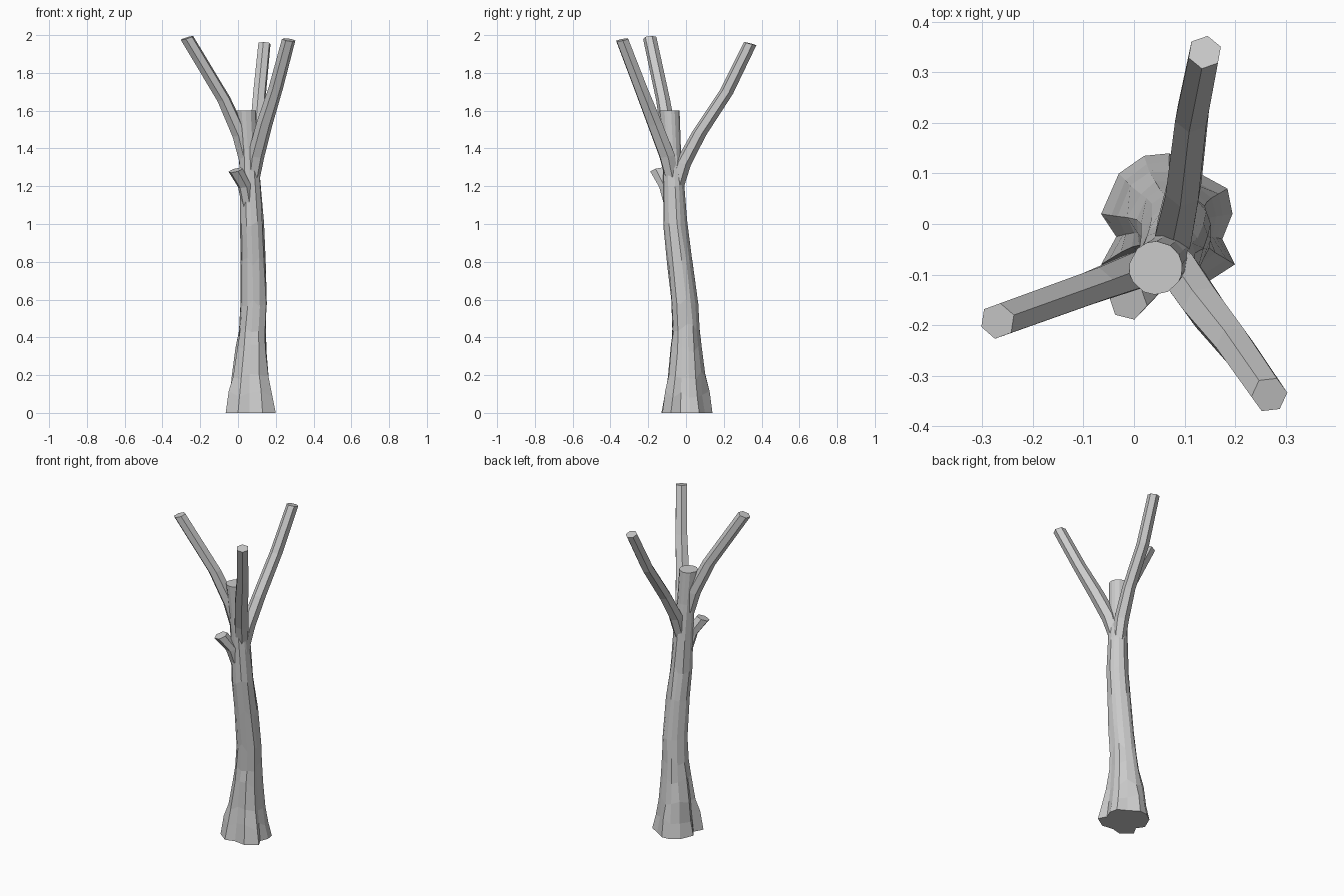
import bpy, bmesh, math, random
from mathutils import Vector

random.seed(4)


def loft(name, rings):
    """Skin a list of equal-length point rings, cap both ends, flat faces."""
    bm = bmesh.new()
    loops = [[bm.verts.new(p) for p in ring] for ring in rings]
    n = len(loops[0])
    for a, b in zip(loops, loops[1:]):
        for i in range(n):
            j = (i + 1) % n
            bm.faces.new((a[i], a[j], b[j], b[i]))
    bm.faces.new(loops[0][::-1])
    bm.faces.new(loops[-1])
    bmesh.ops.recalc_face_normals(bm, faces=bm.faces)
    mesh = bpy.data.meshes.new(name)
    bm.to_mesh(mesh)
    bm.free()
    obj = bpy.data.objects.new(name, mesh)
    bpy.context.collection.objects.link(obj)
    return obj


def limb(name, path, sides=6):
    """Tapered limb along (x, y, z, radius) points, cut ends partly levelled."""
    pts = [Vector(p[:3]) for p in path]
    rings = []
    for k, p in enumerate(pts):
        t = (pts[min(k + 1, len(pts) - 1)] - pts[max(k - 1, 0)]).normalized()
        n = (t + Vector((0, 0, 0.8))).normalized()
        out = pts[-1] - pts[0]
        u = Vector((out.x, out.y, 0)).normalized()
        u = (u - n * u.dot(n)).normalized()
        v = n.cross(u)
        r = path[k][3]
        rings.append([p + r * (u * math.cos(a) + v * math.sin(a))
                      for a in (math.tau * i / sides for i in range(sides))])
    return loft(name, rings)


# Trunk: lobed root outline that fades to round while climbing
root = [(0.195, 0.02), (0.185, 0.07), (0.13, 0.10), (0.07, 0.14), (0.02, 0.135),
        (-0.03, 0.10), (-0.065, 0.02), (-0.035, -0.025), (-0.065, -0.08),
        (0.0, -0.13), (0.06, -0.115), (0.13, -0.125), (0.20, -0.08), (0.175, -0.03)]
# z, centre x, centre y, radius, share of the root outline
levels = [(0.0, 0.065, 0.0, 0.130, 1.0), (0.10, 0.065, 0.0, 0.113, 0.9),
          (0.20, 0.065, 0.0, 0.098, 0.7), (0.34, 0.070, 0.0, 0.082, 0.5),
          (0.45, 0.075, -0.002, 0.073, 0.35), (0.58, 0.083, -0.010, 0.071, 0.2),
          (0.80, 0.080, -0.033, 0.065, 0.15), (1.0, 0.074, -0.058, 0.062, 0.1),
          (1.2, 0.065, -0.066, 0.056, 0.0), (1.4, 0.054, -0.077, 0.050, 0.0),
          (1.6, 0.043, -0.087, 0.053, 0.0)]
rings = []
for z, cx, cy, r, w in levels:
    ring = []
    for x, y in root:
        dx, dy = x - 0.065, y
        d = math.hypot(dx, dy)
        a = math.atan2(dy, dx)
        rad = r * (1 + w * (d / 0.130 - 1))
        inner = 0 < z < 1.3
        rad *= 1 + (random.uniform(-0.04, 0.04) if inner else 0)
        dz = random.uniform(-0.025, 0.025) if inner else 0
        ring.append((cx + rad * math.cos(a), cy + rad * math.sin(a), z + dz))
    rings.append(ring)
loft("trunk", rings)

# Three long branches and one sawn-off stub, all rooted inside the trunk
limb("left_branch", [(0.05, -0.075, 1.30, 0.036), (0.01, -0.09, 1.47, 0.042),
                     (-0.075, -0.122, 1.66, 0.037), (-0.27, -0.192, 1.985, 0.036)])
limb("right_branch", [(0.075, -0.07, 1.22, 0.036), (0.095, -0.10, 1.36, 0.045),
                      (0.14, -0.165, 1.53, 0.043), (0.20, -0.24, 1.72, 0.038),
                      (0.268, -0.338, 1.975, 0.036)])
limb("back_branch", [(0.07, -0.055, 1.18, 0.038), (0.08, -0.015, 1.32, 0.042),
                     (0.098, 0.07, 1.48, 0.038), (0.115, 0.215, 1.70, 0.036),
                     (0.14, 0.34, 1.955, 0.034)])
limb("cut_stub", [(0.055, -0.08, 1.09, 0.034), (0.035, -0.108, 1.20, 0.036),
                  (-0.012, -0.152, 1.285, 0.040)])
